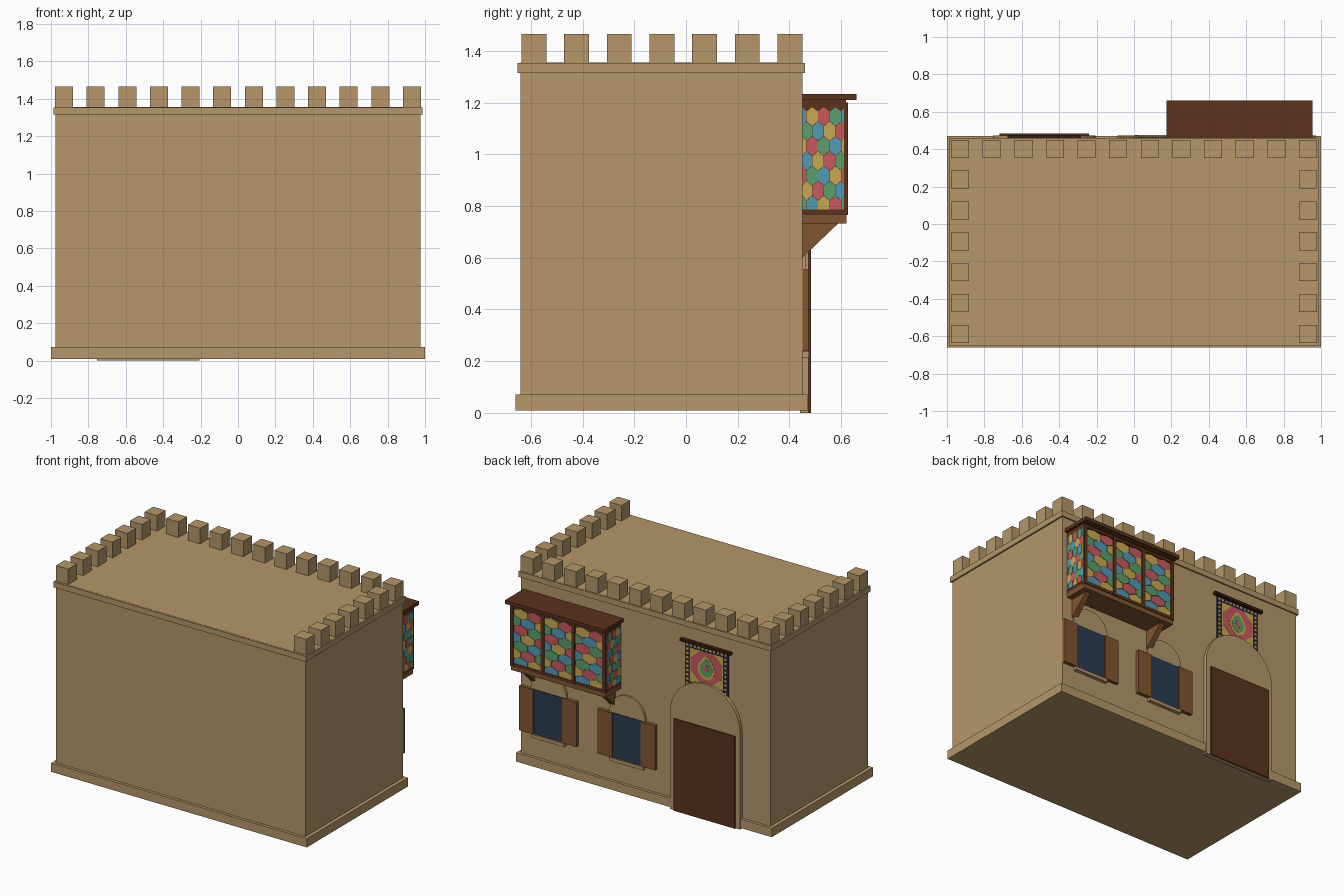
import bpy, bmesh, math

cube = bpy.data.objects.get("Cube")
if cube:
    bpy.data.objects.remove(cube, do_unlink=True)


def material(name, r, g, b):
    m = bpy.data.materials.new(name)
    m.use_nodes = True
    colour = [(c / 255) ** 2.2 for c in (r, g, b)] + [1]
    m.diffuse_color = colour
    m.node_tree.nodes["Principled BSDF"].inputs["Base Color"].default_value = colour
    return m


SAND = material("sandstone", 180, 149, 105)
DARK = material("dark_wood", 92, 54, 34)
WOOD = material("warm_wood", 128, 86, 52)
BLACK = material("blackened_wood", 58, 34, 22)
GLASS = material("window_glass", 46, 62, 80)
NAVY = material("navy_cloth", 38, 44, 70)
YELLOW = material("yellow", 201, 167, 82)
RED = material("red", 199, 90, 95)
GREEN = material("green", 92, 157, 108)
BLUE = material("blue", 82, 152, 181)


def add_prism(bm, pts, axis, d0, d1, index=0):
    """Extrude a flat outline (u, z) along axis x or y, from d0 to d1."""
    place = (lambda u, v, d: (d, u, v)) if axis == "x" else (lambda u, v, d: (u, d, v))
    a = [bm.verts.new(place(u, v, d0)) for u, v in pts]
    b = [bm.verts.new(place(u, v, d1)) for u, v in pts]
    n = len(pts)
    faces = [bm.faces.new(a), bm.faces.new(b[::-1])]
    for i in range(n):
        j = (i + 1) % n
        faces.append(bm.faces.new((a[j], a[i], b[i], b[j])))
    for f in faces:
        f.material_index = index


def finish(name, bm, *mats):
    bmesh.ops.recalc_face_normals(bm, faces=bm.faces)
    mesh = bpy.data.meshes.new(name)
    bm.to_mesh(mesh)
    bm.free()
    for m in mats:
        mesh.materials.append(m)
    ob = bpy.data.objects.new(name, mesh)
    bpy.context.collection.objects.link(ob)
    return ob


def prism(name, pts, axis, d0, d1, mat):
    bm = bmesh.new()
    add_prism(bm, pts, axis, d0, d1)
    return finish(name, bm, mat)


def rect(u0, u1, v0, v1):
    return [(u0, v0), (u1, v0), (u1, v1), (u0, v1)]


def box(name, x0, x1, y0, y1, z0, z1, mat):
    return prism(name, rect(x0, x1, z0, z1), "y", y0, y1, mat)


def arch(cx, half, bottom, spring, steps=20):
    """Round-headed outline."""
    head = [(cx + half * math.cos(math.pi * i / steps),
             spring + half * math.sin(math.pi * i / steps)) for i in range(steps + 1)]
    return [(cx - half, bottom), (cx + half, bottom)] + head


# Main block, plinth and cornice
WALL = 0.45
box("walls", -0.975, 0.975, -0.64, WALL, 0.02, 1.355, SAND)
box("plinth", -1, 1, -0.66, 0.47, 0.01, 0.072, SAND)
box("cornice", -0.987, 0.987, -0.652, 0.46, 1.315, 1.354, SAND)

# Battlements on the back and both sides
spots = [(-0.93 + 1.86 * i / 11, 0.402) for i in range(12)]
spots += [(s * 0.93, 0.402 - 0.165 * i) for i in range(1, 7) for s in (-1, 1)]
for x, y in spots:
    box("merlon", x - 0.048, x + 0.048, y - 0.048, y + 0.048, 1.354, 1.465, SAND)

# Doorway
DOOR = -0.48
prism("door_arch", arch(DOOR, 0.275, 0, 0.68), "y", WALL - 0.01, 0.474, SAND)
box("door", DOOR - 0.24, DOOR + 0.24, 0.47, 0.484, 0, 0.65, DARK)

# Windows with open shutters
for cx in (0.135, 0.75):
    prism("window_arch", arch(cx, 0.14, 0.24, 0.56), "y", WALL - 0.01, 0.463, SAND)
    box("window_glass", cx - 0.113, cx + 0.113, 0.46, 0.467, 0.24, 0.555, GLASS)
    box("window_sill", cx - 0.13, cx + 0.13, WALL - 0.01, 0.475, 0.215, 0.238, SAND)
    for s in (-1, 1):
        a, b = sorted((cx + s * 0.113, cx + s * 0.224))
        box("shutter", a, b, WALL - 0.01, 0.474, 0.24, 0.555, WOOD)

# Enclosed balcony
BAY, HALF, FRONT = 0.565, 0.37, 0.618
LOW, HIGH = 0.787, 1.182
box("balcony_roof", BAY - 0.39, BAY + 0.39, WALL, 0.66, 1.21, 1.234, DARK)
box("balcony_box", BAY - HALF, BAY + HALF, WALL - 0.01, FRONT, 0.765, 1.21, DARK)
box("balcony_floor", BAY - HALF, BAY + HALF, WALL - 0.01, 0.62, 0.733, 0.766, WOOD)
for i in range(4):
    x = BAY - HALF + 0.01 + i * (2 * HALF - 0.02) / 3
    box("balcony_post", x - 0.013, x + 0.013, 0.6, 0.627, 0.765, 1.2, DARK)
for z0, z1 in ((0.765, LOW), (HIGH, 1.2)):
    box("balcony_rail", BAY - HALF, BAY + HALF, 0.6, 0.625, z0, z1, DARK)
for s in (-1, 1):
    x = BAY + s * 0.31
    prism("balcony_bracket", [(WALL, 0.6), (WALL, 0.734), (0.59, 0.734)],
          "x", x - 0.02, x + 0.02, WOOD)


def tile_panel(name, u0, u1, start, pitch, step, axis, d0, d1):
    """Staggered six-sided coloured panes, trimmed to the panel opening."""
    bm = bmesh.new()
    rows, rise = 7, 0.0575
    for r in range(rows):
        z = 1.147 - r * rise
        for c in range(-1, 4):
            u = start + step * pitch * (c - 0.5 * (r % 2))
            pts = []
            for k in range(6):
                ang = math.pi / 6 + k * math.pi / 3
                pu = u + 0.96 * pitch / math.sqrt(3) * math.cos(ang)
                pv = z + 0.037 * math.sin(ang)
                p = (min(max(pu, u0), u1), min(max(pv, LOW), HIGH))
                if p not in pts:
                    pts.append(p)
            width = max(p[0] for p in pts) - min(p[0] for p in pts)
            if len(pts) > 2 and width > 0.004:
                add_prism(bm, pts, axis, d0, d1, (c + 2 * r + r // 2) % 4)
    finish(name, bm, YELLOW, RED, GREEN, BLUE)


span = (2 * HALF - 0.02) / 3
for i in range(3):
    a = BAY - HALF + 0.023 + i * span
    b = a + span - 0.026
    tile_panel("front_panes", a, b, b - 0.055, 0.11, -1, "y", FRONT - 0.001, FRONT + 0.004)
for s in (-1, 1):
    x = BAY + s * HALF
    tile_panel("side_panes", WALL + 0.001, 0.612, 0.488, 0.045, 1, "x", x, x + s * 0.004)

# Hanging banner with layered cloth shapes
MID = 1.06
box("banner_rod", DOOR - 0.197, DOOR + 0.197, WALL, 0.476, 1.207, 1.225, BLACK)
box("banner", DOOR - 0.17, DOOR + 0.17, WALL, 0.456, 0.9, 1.208, NAVY)


def oval(half_w, half_h, n, point=0):
    """Rounded outline whose top can be drawn out to a point."""
    pts = []
    for k in range(n):
        t = 2 * math.pi * (k + 0.5 * (not point)) / n + math.pi / 2
        squeeze = 1 - point * max(0, math.sin(t))
        pts.append((DOOR + half_w * squeeze * math.cos(t), MID + half_h * math.sin(t)))
    return pts


layers = [("banner_field", rect(DOOR - 0.13, DOOR + 0.13, 0.935, 1.172), YELLOW),
          ("banner_medallion", oval(0.133, 0.118, 8), RED),
          ("banner_drop", oval(0.068, 0.085, 16, 0.5), YELLOW),
          ("banner_leaf", oval(0.05, 0.062, 16, 0.5), GREEN),
          ("banner_heart", oval(0.02, 0.03, 12, 0.5), RED)]
for i, (name, pts, mat) in enumerate(layers):
    prism(name, pts, "y", 0.455, 0.4575 + 0.0015 * i, mat)

bm = bmesh.new()
dots = [(DOOR - 0.15 + 0.03 * i, z) for i in range(11) for z in (0.917, 1.19)]
dots += [(DOOR + s * 0.15, 0.917 + 0.0303 * i) for i in range(1, 9) for s in (-1, 1)]
for x, z in dots:
    add_prism(bm, rect(x - 0.008, x + 0.008, z - 0.008, z + 0.008), "y", 0.455, 0.4575)
finish("banner_studs", bm, YELLOW)
